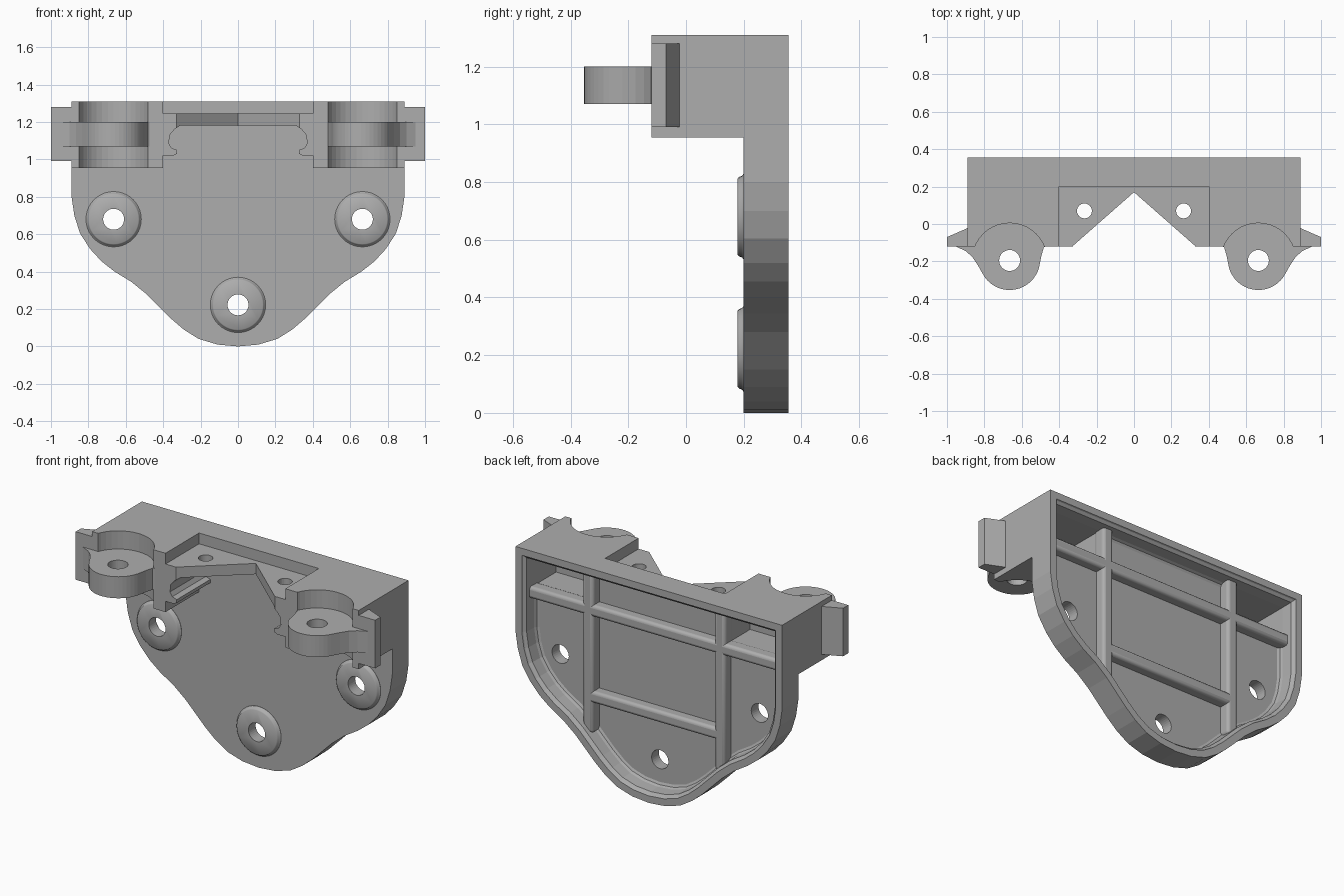
import bpy, bmesh, math
from mathutils import Vector

if "Cube" in bpy.data.objects:
    bpy.data.objects.remove(bpy.data.objects["Cube"], do_unlink=True)

grey = bpy.data.materials.new("plain_grey")
grey.use_nodes = True
grey.diffuse_color = (0.42, 0.42, 0.42, 1)
grey.node_tree.nodes["Principled BSDF"].inputs["Base Color"].default_value = (0.42, 0.42, 0.42, 1)


def loft(name, rings):
    """Closed solid through matching rings of 3D points."""
    bm = bmesh.new()
    loops = [[bm.verts.new(p) for p in ring] for ring in rings]
    n = len(loops[0])
    for a, b in zip(loops, loops[1:]):
        for i in range(n):
            j = (i + 1) % n
            bm.faces.new((a[i], a[j], b[j], b[i]))
    bm.faces.new(loops[0])
    bm.faces.new(loops[-1])
    bmesh.ops.recalc_face_normals(bm, faces=bm.faces)
    mesh = bpy.data.meshes.new(name)
    bm.to_mesh(mesh)
    bm.free()
    mesh.materials.append(grey)
    ob = bpy.data.objects.new(name, mesh)
    bpy.context.collection.objects.link(ob)
    return ob


def prism_y(name, pts, y0, y1):
    return loft(name, [[(x, y, z) for x, z in pts] for y in (y0, y1)])


def prism_z(name, pts, z0, z1):
    return loft(name, [[(x, y, z) for x, y in pts] for z in (z0, z1)])


def box(name, x0, x1, y0, y1, z0, z1):
    return prism_z(name, [(x0, y0), (x1, y0), (x1, y1), (x0, y1)], z0, z1)


def circle(cx, cy, r, n=32, a0=0, a1=360):
    full = a1 - a0 == 360
    steps = n if full else n - 1
    return [(cx + r * math.cos(math.radians(a0 + (a1 - a0) * i / steps)),
             cy + r * math.sin(math.radians(a0 + (a1 - a0) * i / steps))) for i in range(n)]


def combine(ob, other, operation="DIFFERENCE"):
    """Apply a boolean and drop the tool object."""
    mod = ob.modifiers.new("cut", "BOOLEAN")
    mod.operation, mod.object, mod.solver = operation, other, "EXACT"
    bpy.context.view_layer.objects.active = ob
    bpy.ops.object.modifier_apply(modifier=mod.name)
    bpy.data.objects.remove(other, do_unlink=True)


def inset(pts, d):
    """Mitred inward offset of a counter-clockwise outline."""
    out = []
    for i, p in enumerate(pts):
        p, a, b = Vector(p), Vector(pts[i - 1]), Vector(pts[(i + 1) % len(pts)])
        u, v = (p - a).normalized(), (b - p).normalized()
        n1, n2 = Vector((-u.y, u.x)), Vector((-v.y, v.x))
        out.append(tuple(p + (n1 + n2) * d / (1 + n1.dot(n2))))
    return out


def mirrored(pts):
    return [(-x, z) for x, z in reversed(pts)]


# Back plate outline, bottom centre to top right, then mirrored
half = [(0.11, 0.01), (0.21, 0.04), (0.29, 0.09), (0.36, 0.15), (0.42, 0.21), (0.49, 0.28),
        (0.57, 0.345), (0.66, 0.4), (0.73, 0.455), (0.79, 0.52), (0.845, 0.605),
        (0.875, 0.7), (0.89, 0.8), (0.89, 1.31)]
outline = [(0, 0)] + half + mirrored(half)
FRONT, FACE, BACK = -0.12, 0.2, 0.355
body = prism_y("bracket_body", outline, FACE, BACK)
combine(body, box("block", -0.89, 0.89, FRONT, 0.23, 0.955, 1.31), "UNION")

# Hollow back with a softened rim
layers = [(0.04, 0.36), (0.046, 0.347), (0.06, 0.335), (0.065, 0.27), (0.072, 0.255), (0.085, 0.248)]
combine(body, loft("pocket", [[(x, y, z) for x, z in inset(outline, d)] for d, y in layers]))
for s in (-1, 1):
    x0, x1 = sorted((s * 0.47, s * 0.825))
    combine(body, box("deep_pocket", x0, x1, 0.06, 0.3, 1.06, 1.245))

# Centre recess, notched shelf and grooved channel below it
combine(body, box("recess", -0.4, 0.4, -0.3, FACE, 1.245, 1.4))
side = [(0.4, 0.9), (0.4, 1.02), (0.345, 1.02), (0.325, 1.03), (0.325, 1.05), (0.355, 1.06),
        (0.37, 1.085), (0.365, 1.13), (0.34, 1.16), (0.31, 1.18)]
combine(body, prism_y("channel", side + mirrored(side), -0.3, FACE))
combine(body, prism_z("notch", [(0, 0.17), (-0.33, FRONT), (-0.33, -0.3),
                                (0.33, -0.3), (0.33, FRONT)], 1.15, 1.3))

# Round clearances for the lugs and small shelf holes
for s in (-1, 1):
    combine(body, prism_z("clearance", circle(s * 0.665, -0.195, 0.2, 40), 0.9, 1.4))
    combine(body, prism_z("shelf_hole", circle(s * 0.265, 0.07, 0.04, 24), 1.1, 1.3))

# Mounting bosses with through holes
for label, x, z in (("left", 0.665, 0.68), ("right", -0.665, 0.68), ("lower", 0, 0.222)):
    combine(body, prism_y("bolt_hole", circle(x, z, 0.056), 0.1, 0.4))
    rings = [(0.148, 0.21), (0.148, 0.199), (0.141, 0.194), (0.138, 0.184), (0.132, 0.179)]
    boss = loft(label + "_boss", [[(px, y, pz) for px, pz in circle(x, z, r, 40)] for r, y in rings])
    combine(boss, prism_y("bolt_hole", circle(x, z, 0.056), 0.1, 0.4))

# Lugs and side ears
for label, s in (("left", 1), ("right", -1)):
    pts = circle(0.665, -0.19, 0.163, 18, -165, -28)
    pts += [(0.835, -0.22), (0.865, -0.175), (0.9, -0.145), (0.95, -0.121), (0.95, -0.1),
            (0.86, -0.1), (0.86, 0.0), (0.75, 0.03), (0.58, 0.03), (0.47, 0.0),
            (0.47, -0.119), (0.482, -0.125), (0.495, -0.17)]
    lug = prism_z(label + "_lug", [(s * x, y) for x, y in pts], 1.07, 1.2)
    combine(lug, prism_z("pin_hole", circle(s * 0.665, -0.195, 0.056), 1, 1.3))
    ear = [(0.87, FRONT), (1, FRONT), (1, -0.07), (0.89, -0.022), (0.87, -0.022)]
    prism_z(label + "_ear", [(s * x, y) for x, y in ear], 0.99, 1.28)


# Stiffening ribs with rounded crests
def rib(name, x0, x1, z0, z1):
    ob = box(name, x0, x1, 0.23, 0.31, z0, z1)
    mod = ob.modifiers.new("round", "BEVEL")
    mod.width, mod.segments = 0.018, 3


for label, s in (("left", 1), ("right", -1)):
    x0, x1 = sorted((s * 0.405, s * 0.475))
    rib(label + "_upright_rib", x0, x1, 0.29, 1.27)
rib("upper_cross_rib", -0.85, 0.85, 0.995, 1.065)
rib("lower_cross_rib", -0.46, 0.46, 0.475, 0.545)

# Smooth only the softened parts
for ob in bpy.context.collection.objects:
    if ob.type == "MESH" and ob.name.endswith(("_boss", "_rib")):
        bpy.ops.object.select_all(action="DESELECT")
        ob.select_set(True)
        bpy.context.view_layer.objects.active = ob
        bpy.ops.object.shade_smooth_by_angle(angle=math.radians(40))
